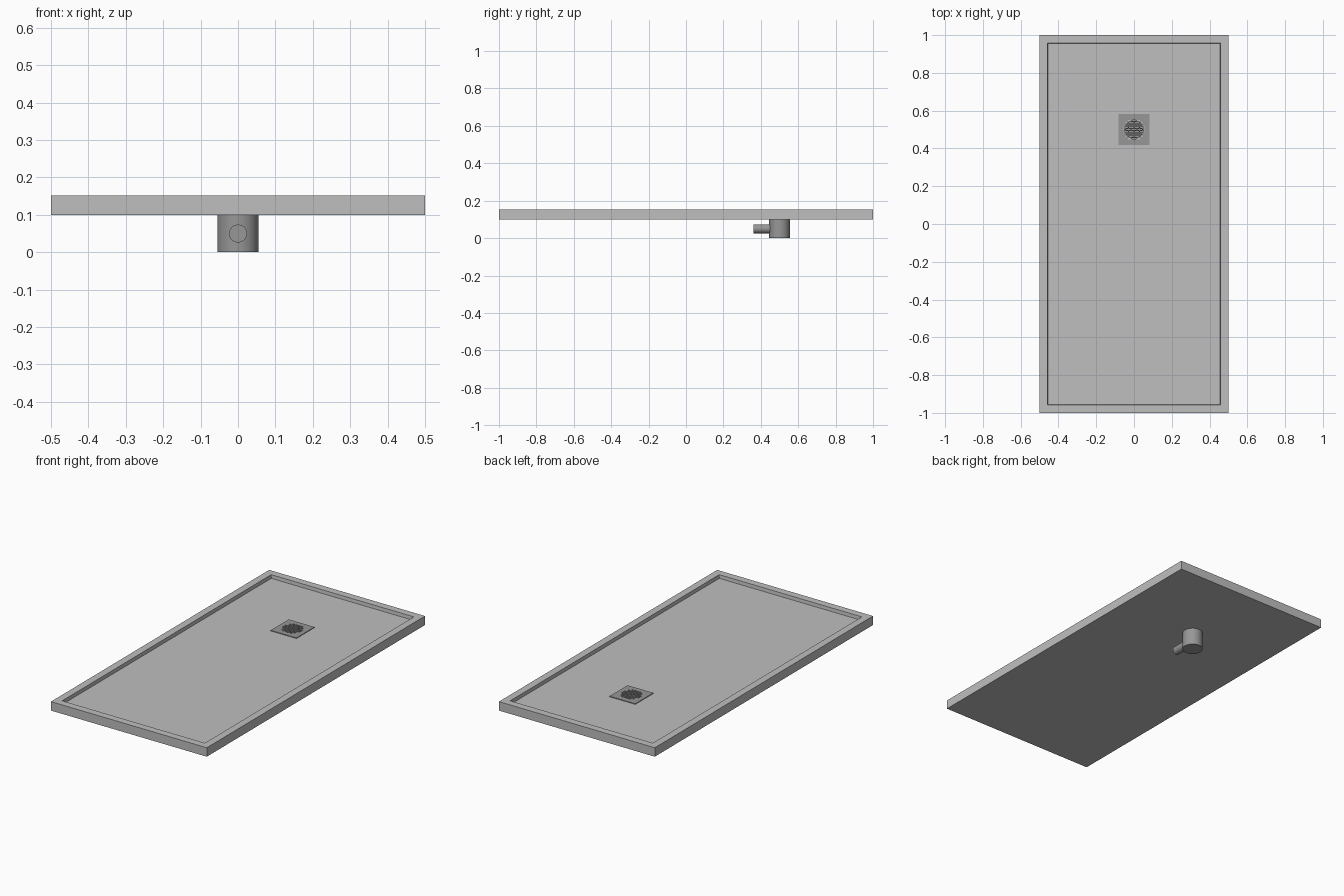
import bpy, bmesh, math
from mathutils import Matrix, Vector

cube = bpy.data.objects.get("Cube")
if cube:
    bpy.data.objects.remove(cube, do_unlink=True)

BOTTOM, FLOOR, TOP = 0.10, 0.132, 0.152
DRAIN_Y = 0.5


def material(name, value):
    mat = bpy.data.materials.new(name)
    mat.use_nodes = True
    colour = (value, value, value, 1)
    mat.diffuse_color = colour
    mat.node_tree.nodes["Principled BSDF"].inputs["Base Color"].default_value = colour
    return mat


tray_grey = material("light grey", 0.52)
metal_grey = material("metal grey", 0.31)


def finish(name, bm, mat):
    bmesh.ops.recalc_face_normals(bm, faces=bm.faces)
    mesh = bpy.data.meshes.new(name)
    bm.to_mesh(mesh)
    bm.free()
    mesh.materials.append(mat)
    obj = bpy.data.objects.new(name, mesh)
    bpy.context.collection.objects.link(obj)
    return obj


def add_box(bm, size, centre):
    m = Matrix.Translation(centre) @ Matrix.Diagonal((*size, 1))
    return bmesh.ops.create_cube(bm, size=1, matrix=m)


def add_cylinder(bm, radius, depth, centre, rotation=Matrix()):
    bmesh.ops.create_cone(bm, cap_ends=True, segments=48, radius1=radius, radius2=radius,
                          depth=depth, matrix=Matrix.Translation(centre) @ rotation)


def cut(target, cutter):
    cutter.hide_render = True
    mod = target.modifiers.new("cut", "BOOLEAN")
    mod.operation = "DIFFERENCE"
    mod.solver = "EXACT"
    mod.object = cutter
    bpy.context.view_layer.objects.active = target
    bpy.ops.object.modifier_apply(modifier=mod.name)
    bpy.data.objects.remove(cutter, do_unlink=True)


def smooth(obj):
    bpy.ops.object.select_all(action="DESELECT")
    obj.select_set(True)
    bpy.context.view_layer.objects.active = obj
    bpy.ops.object.shade_smooth_by_angle(angle=math.radians(30))


# Tray: slab with an inset, sunken floor
bm = bmesh.new()
add_box(bm, (1, 2, TOP - BOTTOM), (0, 0, (TOP + BOTTOM) / 2))
bm.faces.ensure_lookup_table()
top = max(bm.faces, key=lambda f: f.calc_center_median().z)
bmesh.ops.inset_region(bm, faces=[top], thickness=0.06)
bmesh.ops.inset_region(bm, faces=[top], thickness=0.003, depth=FLOOR - TOP)
tray = finish("shower_tray", bm, tray_grey)

# Waste opening through the floor
bm = bmesh.new()
add_cylinder(bm, 0.05, 0.2, (0, DRAIN_Y, 0.12))
cut(tray, finish("waste_opening", bm, tray_grey))

# Drain body: open cup under the tray
bm = bmesh.new()
add_cylinder(bm, 0.055, BOTTOM, (0, DRAIN_Y, BOTTOM / 2))
drain = finish("drain_body", bm, metal_grey)
bm = bmesh.new()
add_cylinder(bm, 0.05, BOTTOM, (0, DRAIN_Y, BOTTOM / 2 + 0.01))
cut(drain, finish("drain_hollow", bm, metal_grey))
smooth(drain)

# Outlet pipe towards the front
bm = bmesh.new()
add_cylinder(bm, 0.024, 0.088, (0, 0.404, 0.05), Matrix.Rotation(math.pi / 2, 4, "X"))
smooth(finish("outlet_pipe", bm, metal_grey))

# Grate: thin square plate with staggered rows of slots inside a circle
bm = bmesh.new()
add_box(bm, (0.165, 0.165, 0.004), (0, DRAIN_Y, FLOOR + 0.002))
grate = finish("drain_grate", bm, metal_grey)
bm = bmesh.new()
RADIUS, ROWS, PITCH, STEP, GAP = 0.057, 9, 0.012, 0.03, 0.005
for row in range(ROWS):
    y = (row - (ROWS - 1) / 2) * PITCH
    half = math.sqrt(RADIUS ** 2 - y ** 2)
    shift = STEP / 2 * (row % 2)
    for col in range(-3, 4):
        left = max(col * STEP + shift - (STEP - GAP) / 2, -half)
        right = min(col * STEP + shift + (STEP - GAP) / 2, half)
        if right - left > 0.006:
            add_box(bm, (right - left, 0.007, 0.02), ((left + right) / 2, DRAIN_Y + y, FLOOR))
cut(grate, finish("grate_slots", bm, metal_grey))
